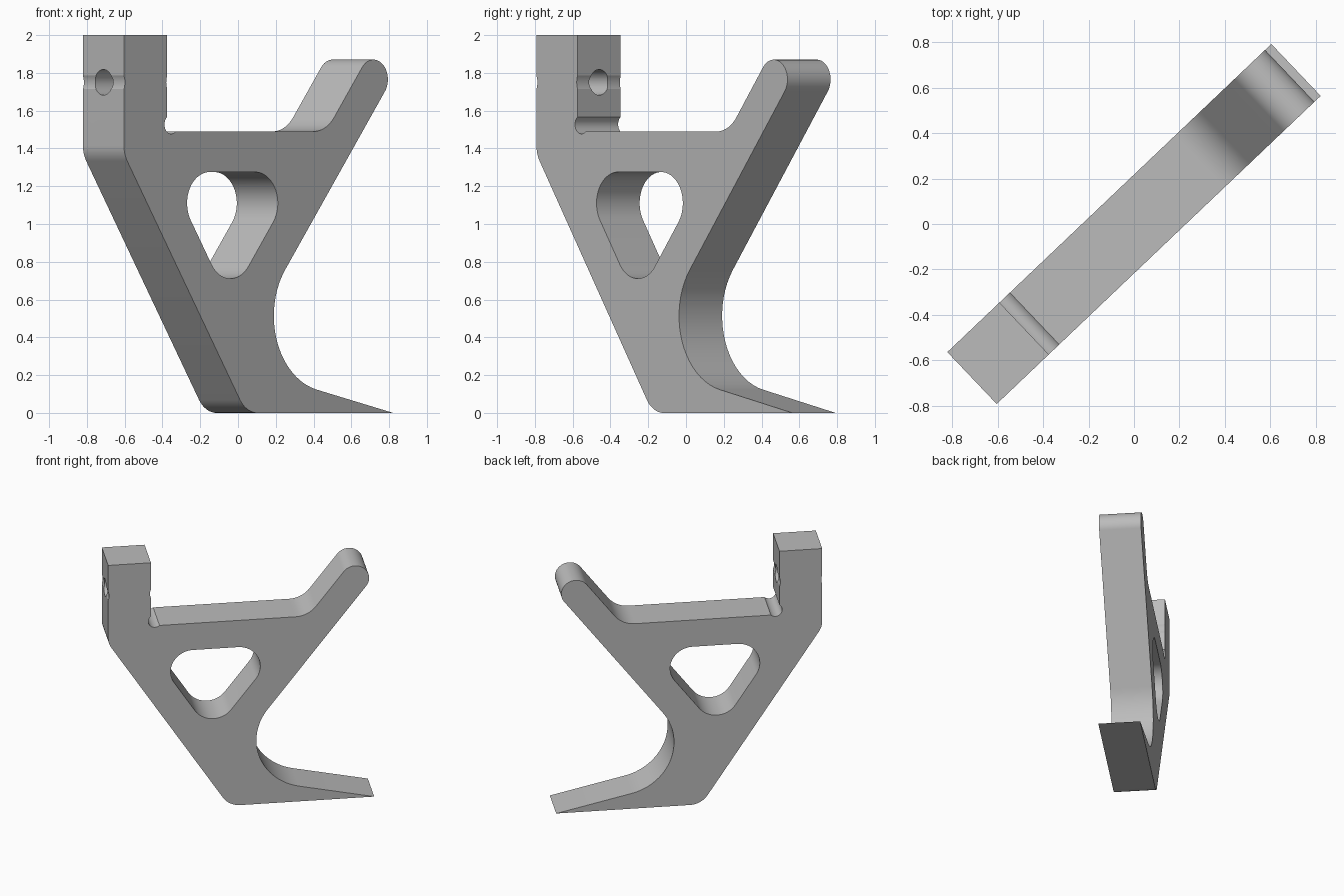
import bpy, bmesh, math
from mathutils import Vector, Matrix

cube = bpy.data.objects.get("Cube")
if cube:
    bpy.data.objects.remove(cube, do_unlink=True)

THICK = 0.315                   # plate thickness
TURN = math.radians(43.56)      # plate stands diagonally

grey = bpy.data.materials.new("plain grey")
grey.use_nodes = True
grey.diffuse_color = (0.5, 0.5, 0.5, 1)
grey.node_tree.nodes["Principled BSDF"].inputs["Base Color"].default_value = (0.5, 0.5, 0.5, 1)


def rounded(corners):
    """Turn (x, z, radius) corners into an outline with filleted corners."""
    out = []
    for i, (x, z, r) in enumerate(corners):
        p = Vector((x, z))
        if r == 0:
            out.append(p)
            continue
        a = (Vector(corners[i - 1][:2]) - p).normalized()
        b = (Vector(corners[(i + 1) % len(corners)][:2]) - p).normalized()
        half = a.angle(b) / 2
        centre = p + (a + b).normalized() * r / math.sin(half)
        start = p + a * r / math.tan(half) - centre
        end = p + b * r / math.tan(half) - centre
        sweep = math.atan2(start.x * end.y - start.y * end.x, start.dot(end))
        steps = max(4, math.ceil(abs(sweep) / math.radians(6)))
        for k in range(steps + 1):
            out.append(centre + Matrix.Rotation(sweep * k / steps, 2) @ start)
    return out


def prism(name, outline, depth):
    """Extrude an outline in the xz plane, centred on y = 0."""
    bm = bmesh.new()
    face = bm.faces.new([bm.verts.new((p.x, -depth / 2, p.y)) for p in outline])
    moved = bmesh.ops.extrude_face_region(bm, geom=[face])["geom"]
    bmesh.ops.translate(bm, vec=(0, depth, 0),
                        verts=[v for v in moved if isinstance(v, bmesh.types.BMVert)])
    bmesh.ops.recalc_face_normals(bm, faces=bm.faces)
    mesh = bpy.data.meshes.new(name)
    bm.to_mesh(mesh)
    bm.free()
    mesh.materials.append(grey)
    obj = bpy.data.objects.new(name, mesh)
    bpy.context.collection.objects.link(obj)
    return obj


def cylinder(name, x, z, radius, along_y=True):
    rot = (math.pi / 2, 0, 0) if along_y else (0, math.pi / 2, 0)
    bpy.ops.mesh.primitive_cylinder_add(vertices=64, radius=radius, depth=0.6,
                                        location=(x, 0, z), rotation=rot)
    obj = bpy.context.object
    obj.name = name
    obj.data.materials.append(grey)
    return obj


# Bracket plate: foot, curved throat, round-ended arm, shelf, upright block
bracket = prism("bracket", rounded([
    (-0.09, 0, 0.155),
    (0.983, 0, 0),
    (-0.19, 0.259, 0.40),
    (0.987, 1.784, 0.104),
    (0.821, 1.912, 0.104),
    (0.495, 1.49, 0.19),
    (-0.667, 1.49, 0),
    (-0.667, 2, 0),
    (-0.983, 2, 0),
    (-0.983, 1.37, 0.15),
]), THICK)

# Cutters: window, corner relief, bolt hole and shallow grooves on the block
cutters = [
    prism("window_cutter", rounded([
        (-0.661, 1.275, 0.165), (0.312, 1.275, 0.165), (-0.216, 0.591, 0.165)]), 0.6),
    cylinder("relief_cutter", -0.637, 1.527, 0.05),
    cylinder("bolt_hole_cutter", -0.825, 1.75, 0.068, along_y=False),
    cylinder("outer_groove_cutter", -1.067, 1.75, 0.091),
    cylinder("inner_groove_cutter", -0.583, 1.75, 0.091),
]
bpy.ops.object.select_all(action="DESELECT")
bpy.context.view_layer.objects.active = bracket
bracket.select_set(True)
for cutter in cutters:
    cutter.hide_render = True
    mod = bracket.modifiers.new(cutter.name, "BOOLEAN")
    mod.operation = "DIFFERENCE"
    mod.solver = "EXACT"
    mod.object = cutter
    bpy.ops.object.modifier_apply(modifier=mod.name)
    bpy.data.objects.remove(cutter, do_unlink=True)

bracket.rotation_euler.z = TURN
bpy.ops.object.shade_smooth_by_angle(angle=math.radians(25))
